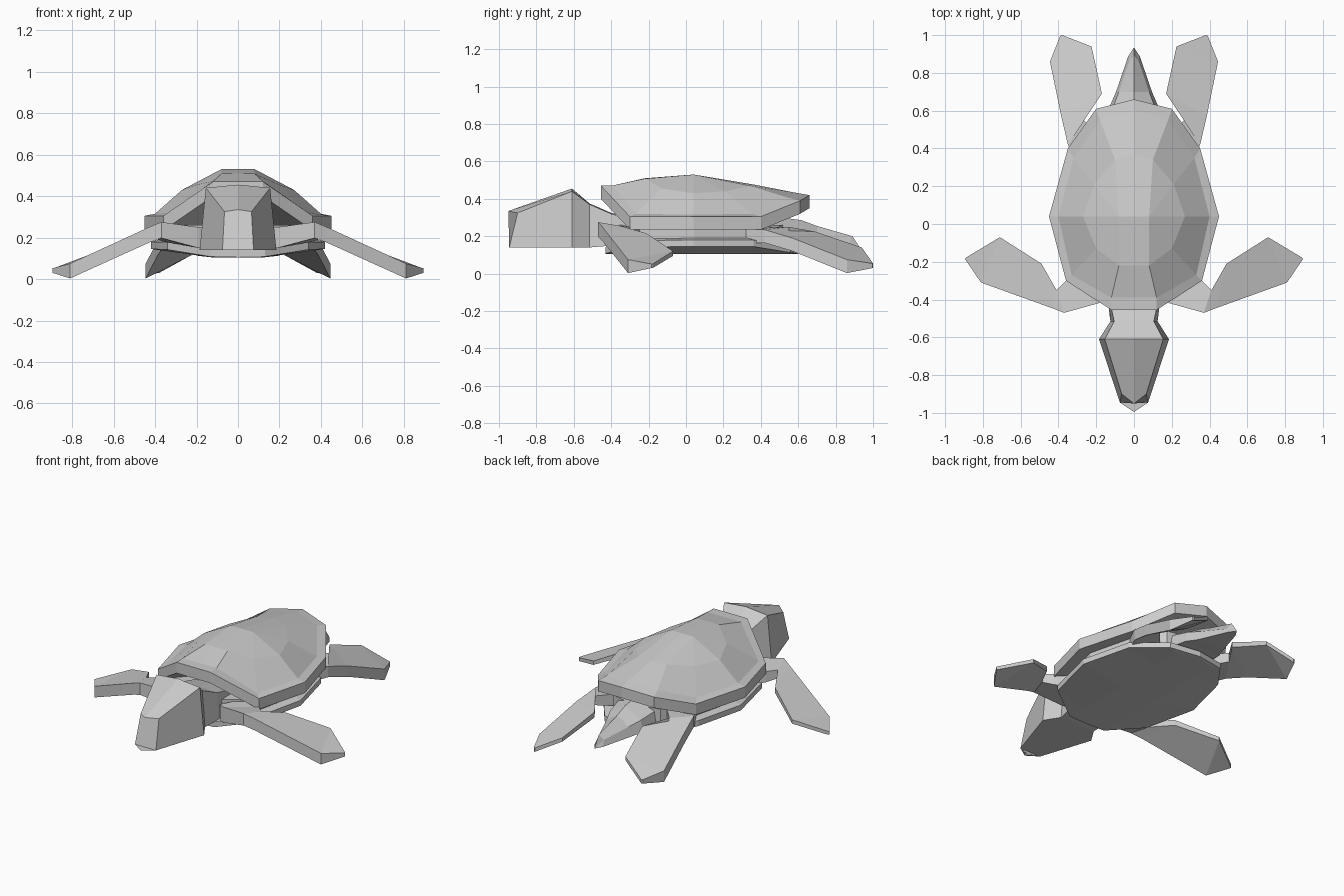
import bpy, bmesh

if "Cube" in bpy.data.objects:
    bpy.data.objects.remove(bpy.data.objects["Cube"])

skin = bpy.data.materials.new("light_grey")
skin.diffuse_color = (0.6, 0.6, 0.6, 1)
skin.use_nodes = True
skin.node_tree.nodes["Principled BSDF"].inputs["Base Color"].default_value = skin.diffuse_color


def finish(name, bm):
    bmesh.ops.remove_doubles(bm, verts=bm.verts, dist=0.0005)
    bmesh.ops.recalc_face_normals(bm, faces=bm.faces)
    me = bpy.data.meshes.new(name)
    bm.to_mesh(me)
    bm.free()
    me.materials.append(skin)
    ob = bpy.data.objects.new(name, me)
    bpy.context.collection.objects.link(ob)
    return ob


def full(half):
    """Complete a half ring whose first and last points lie on x = 0."""
    return half + [(-x, y, z) for x, y, z in half[-2:0:-1]]


def loft(name, rings, cap_start=True, cap_end=True):
    bm = bmesh.new()
    vs = [[bm.verts.new(p) for p in r] for r in rings]
    n = len(vs[0])
    for a, b in zip(vs, vs[1:]):
        for i in range(n):
            j = (i + 1) % n
            bm.faces.new((a[i], a[j], b[j], b[i]))
    for ring, cap in ((vs[0], cap_start), (vs[-1], cap_end)):
        if cap:
            bm.faces.new(ring)
    return finish(name, bm)


def scaled(ring, s, dz=0.0):
    return [(x * s, 0.06 + (y - 0.06) * s, z + dz) for x, y, z in ring]


# Carapace: underside, upswept rim band and faceted dome
rim = [(0, .66, .42), (.20, .61, .39), (.35, .40, .305), (.45, .04, .305),
       (.36, -.30, .305), (.12, -.455, .47), (0, -.455, .47)]
base = [(0, .60, .43), (.18, .55, .405), (.32, .35, .32), (.40, .04, .315),
        (.33, -.27, .32), (.12, -.39, .472), (0, -.39, .472)]
mid = [(0, .37, .475), (.10, .34, .47), (.21, .21, .44), (.27, .04, .43),
       (.20, -.13, .455), (.08, -.22, .508), (0, -.22, .51)]
crown = [(0, .04, .53)] + [(.08, .04, .53)] * 5 + [(0, .04, .53)]
under = [(0, .04, .25)] * 7
rim_low = [(x, y, z - .07) for x, y, z in rim]
loft("carapace", [full(r) for r in (under, rim_low, rim, base, mid, crown)],
     False, False)

# Plastron: flat keel strip, sloping sides and thin edge
edge = [(0, .60, .105), (.19, .56, .112), (.34, .36, .145), (.42, .04, .145),
        (.34, -.29, .142), (.13, -.43, .108), (0, -.43, .105)]
keel = [(min(x, .13), y * .98, .105) for x, y, z in edge]
edge_top = [(x, y, z + .035) for x, y, z in edge]
spine = [(0, y, .18) for x, y, z in scaled(edge, .8)]
loft("plastron", [full(r) for r in (
    [(0, y, z) for x, y, z in keel], keel, edge, edge_top,
    scaled(edge_top, .9, .01), spine)], False, False)

# Body wall between plastron and carapace
low = [(x, y, .15) for x, y, z in scaled(edge, .88)]
high = [(x, y, .26) for x, y, z in low]
loft("body", [full(low), full(high)])


def section(y, zt, zc, wt, zb, wb, yb=None, yc=None):
    """Head, neck or tail section with a ridged top and flat bottom."""
    yb = y if yb is None else yb
    yc = y if yc is None else yc
    return full([(0, yc, zc), (wt, y, zt), (wb, yb, zb),
                 (0, yb + (yc - y), zb)])


# Head and neck
loft("head", [
    section(-.90, .325, .335, .065, .14, .075, -.945, -.95),
    section(-.61, .44, .455, .155, .14, .185),
    section(-.515, .37, .375, .105, .14, .125),
    section(-.40, .32, .325, .13, .15, .14),
    section(-.25, .28, .29, .13, .16, .14)])

# Tail
loft("tail", [
    section(.45, .25, .31, .14, .16, .15),
    section(.62, .22, .285, .11, .15, .13),
    section(.70, .20, .255, .08, .14, .095),
    section(.87, .165, .20, .022, .13, .03, .89, .89),
    section(.932, .131, .135, .002, .128, .002)])


def flipper(name, rows):
    """Rows pair a leading and a trailing point: x, y, bottom, top."""
    for side, s in (("right", 1), ("left", -1)):
        rings = []
        for (ax, ay, ab, at), (bx, by, bb, bt) in rows:
            rings.append([(s * ax, ay, ab), (s * ax, ay, at),
                          (s * bx, by, bt), (s * bx, by, bb)])
        loft(f"{side}_{name}", rings)


flipper("front_flipper", [
    ((.15, -.40, .15, .25), (.25, -.22, .16, .25)),
    ((.19, -.42, .15, .25), (.36, -.30, .18, .25)),
    ((.37, -.47, .198, .275), (.41, -.35, .20, .255)),
    ((.43, -.447, .175, .25), (.49, -.21, .18, .215)),
    ((.81, -.31, .003, .075), (.71, -.07, .095, .12)),
    ((.895, -.185, .03, .052), (.89, -.178, .03, .052))])

flipper("rear_flipper", [
    ((.30, .32, .16, .24), (.15, .42, .17, .25)),
    ((.35, .42, .165, .235), (.265, .55, .19, .25)),
    ((.385, .57, .12, .19), (.17, .69, .19, .225)),
    ((.445, .86, .003, .075), (.225, .94, .115, .14)),
    ((.39, .997, .03, .055), (.38, 1.0, .03, .055))])
